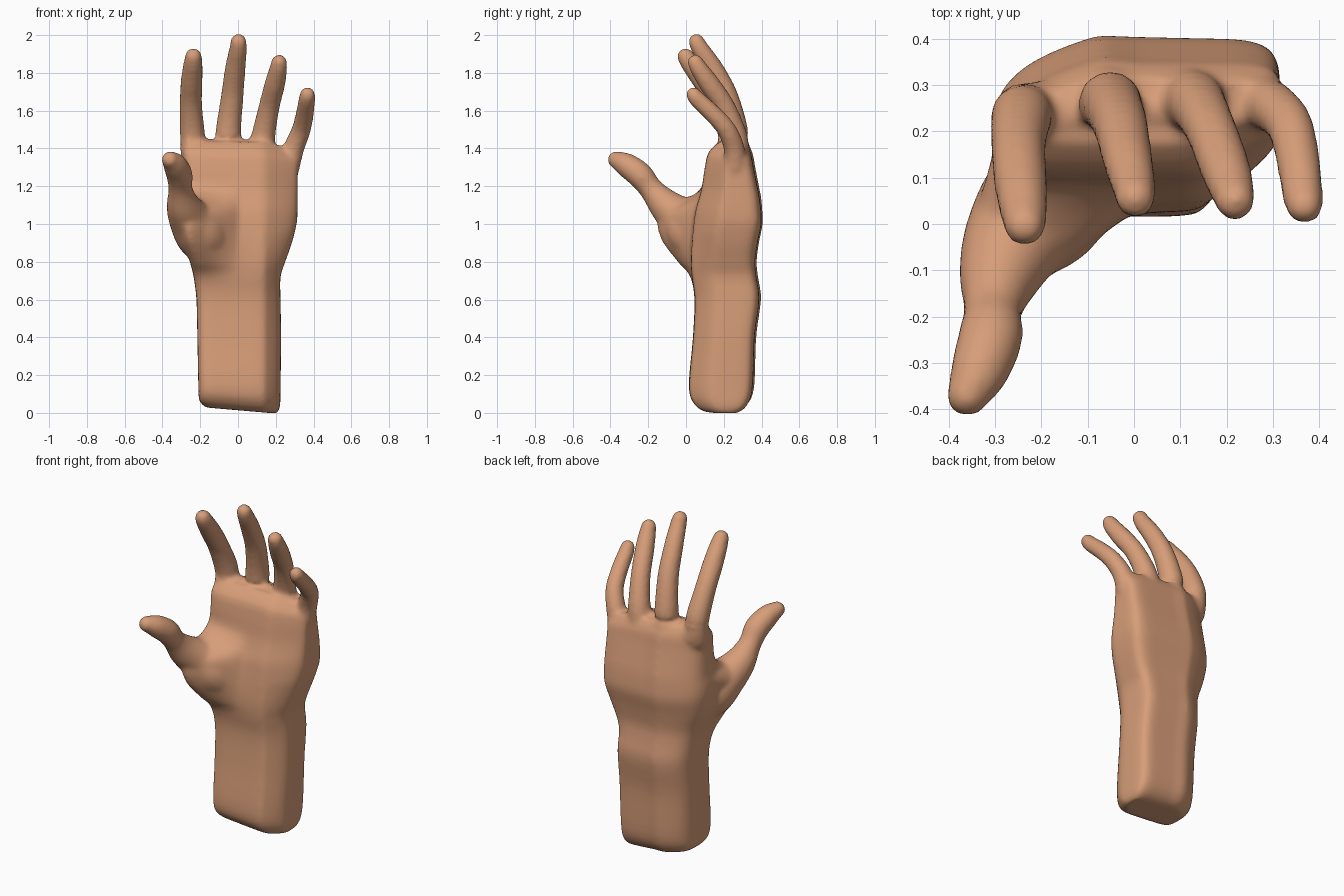
import bpy, bmesh, math
from mathutils import Vector

cube = bpy.data.objects.get("Cube")
if cube:
    bpy.data.objects.remove(cube, do_unlink=True)

bm = bmesh.new()


def loft(rings):
    """Skin a list of point rings into a capped tube."""
    loops = [[bm.verts.new(p) for p in ring] for ring in rings]
    for a, b in zip(loops, loops[1:]):
        for i in range(len(a)):
            j = (i + 1) % len(a)
            bm.faces.new((a[i], a[j], b[j], b[i]))
    bm.faces.new(loops[0][::-1])
    bm.faces.new(loops[-1])


def spline(keys, steps=5):
    """Smoothly interpolate rows of numbers (Catmull-Rom)."""
    rows = [Vector(k) for k in keys]
    rows = [rows[0]] + rows + [rows[-1]]
    out = []
    for i in range(1, len(rows) - 2):
        p, a, b, n = rows[i - 1:i + 3]
        for s in range(steps):
            t = s / steps
            out.append(a + (b - p) * (t / 2)
                       + (p * 2 - a * 5 + b * 4 - n) * (t * t / 2)
                       + (a * 3 - p - b * 3 + n) * (t ** 3 / 2))
    return out + [rows[-1]]


def limb(*joints):
    """Round tapering tube through (x, y, z, radius) joints with round ends."""
    pts = spline(joints)
    rings = []
    for i, p in enumerate(pts):
        ahead, behind = pts[min(i + 1, len(pts) - 1)], pts[max(i - 1, 0)]
        turn = (ahead - behind).to_3d().to_track_quat('Z', 'Y')
        ring = []
        for k in range(20):
            a = math.tau * k / 20
            ring.append(p.to_3d() + turn @ Vector((math.cos(a), math.sin(a), 0)) * p.w)
        rings.append(ring)
    loft(rings)
    for p in (pts[0], pts[-1]):
        ball = bmesh.ops.create_icosphere(bm, subdivisions=3, radius=p.w)
        bmesh.ops.translate(bm, verts=ball["verts"], vec=p.to_3d())


def power(v, n):
    return math.copysign(abs(v) ** (2 / n), v)


def clamp(v):
    return min(max(v, 0), 1)


# Forearm and palm: rounded box sections as
# height, right, left, front, back, swell of the thumb muscle
sections = [
    (.014, -.17, .205, .10, .29, 0), (.05, -.205, .222, .045, .335, 0),
    (.14, -.21, .225, .015, .365, 0), (.4, -.215, .228, .037, .375, 0),
    (.6, -.22, .225, .045, .40, 0), (.72, -.235, .225, .03, .385, .05),
    (.8, -.255, .25, .025, .378, .36), (.9, -.29, .285, .03, .392, .66),
    (1.0, -.305, .31, .04, .412, .8), (1.07, -.305, .315, .05, .41, .72),
    (1.14, -.295, .315, .07, .402, .25), (1.2, -.29, .315, .085, .39, 0),
    (1.3, -.285, .315, .10, .37, 0), (1.38, -.29, .318, .12, .355, 0),
    (1.44, -.27, .29, .18, .32, 0),
]
rings = []
for z, x0, x1, y0, y1, swell in spline(sections, 4):
    ring = []
    for k in range(80):
        a = math.tau * k / 80
        c, s = math.cos(a), math.sin(a)
        n = 7 if c * s > 0 else 3.8
        x = (x0 + x1) / 2 + (x1 - x0) / 2 * power(c, n)
        y = (y0 + y1) / 2 + (y1 - y0) / 2 * power(s, n)
        front = clamp((.22 - y) / (.22 - y0))
        if y > .2:
            # low ridge along the back, falling away toward the thumb
            y -= .3 * max(0, -.06 - x) + .12 * min(max(x + .07, 0), .1)
        # bevelled outer front edge, and the swelling thumb muscle
        y += front * ((.8 - .3 * clamp((z - .75) / .2)) * max(0, x - .14)
                      - swell * max(0, .01 - x))
        # the wrist end slopes, and the knuckle line drops to the little finger
        dz = -.09 * x * clamp(1 - z / .3)
        dz -= .18 * max(0, x - .1) * clamp((z - 1.3) / .1)
        ring.append((x, y, z + dz))
    rings.append(ring)
loft(rings)

# Thumb
limb((-.11, .13, .86, .12), (-.195, .04, .95, .14), (-.255, -.03, 1.03, .115),
     (-.29, -.11, 1.10, .09), (-.305, -.185, 1.185, .064), (-.31, -.245, 1.26, .07),
     (-.335, -.32, 1.315, .063), (-.36, -.37, 1.34, .046))
# Web between thumb and palm
limb((-.25, -.02, 1.035, .10), (-.2, .2, 1.1, .09))
# Flesh joining the finger roots
limb((-.225, .235, 1.38, .072), (.13, .25, 1.37, .075))

# Index finger
limb((-.23, .225, 1.36, .074), (-.242, .235, 1.48, .068), (-.25, .17, 1.64, .06),
     (-.245, .09, 1.76, .058), (-.238, .022, 1.85, .051), (-.236, -.003, 1.887, .045))
# Middle finger
limb((-.055, .255, 1.36, .085), (-.05, .26, 1.5, .068), (-.03, .215, 1.68, .06),
     (-.015, .145, 1.82, .055), (0, .08, 1.92, .048), (.003, .055, 1.965, .043))
# Ring finger
limb((.12, .26, 1.36, .082), (.135, .26, 1.47, .064), (.165, .205, 1.62, .056),
     (.195, .125, 1.74, .055), (.213, .07, 1.82, .048), (.218, .05, 1.855, .043))
# Little finger
limb((.265, .26, 1.3, .062), (.295, .255, 1.4, .056), (.335, .215, 1.5, .051),
     (.354, .14, 1.585, .048), (.364, .065, 1.655, .045), (.368, .04, 1.685, .041))

bmesh.ops.recalc_face_normals(bm, faces=bm.faces)
mesh = bpy.data.meshes.new("hand")
bm.to_mesh(mesh)
bm.free()
hand = bpy.data.objects.new("hand", mesh)
bpy.context.collection.objects.link(hand)

# Skin colour
skin = bpy.data.materials.new("skin")
skin.use_nodes = True
colour = (.68, .34, .19, 1)
skin.diffuse_color = colour
skin.node_tree.nodes["Principled BSDF"].inputs["Base Color"].default_value = colour
mesh.materials.append(skin)

# Fuse everything into one smooth skin and soften the joins
fuse = hand.modifiers.new("fuse", 'REMESH')
fuse.mode = 'VOXEL'
fuse.voxel_size = .012
fuse.use_smooth_shade = True
soften = hand.modifiers.new("soften", 'SMOOTH')
soften.factor = .5
soften.iterations = 10
